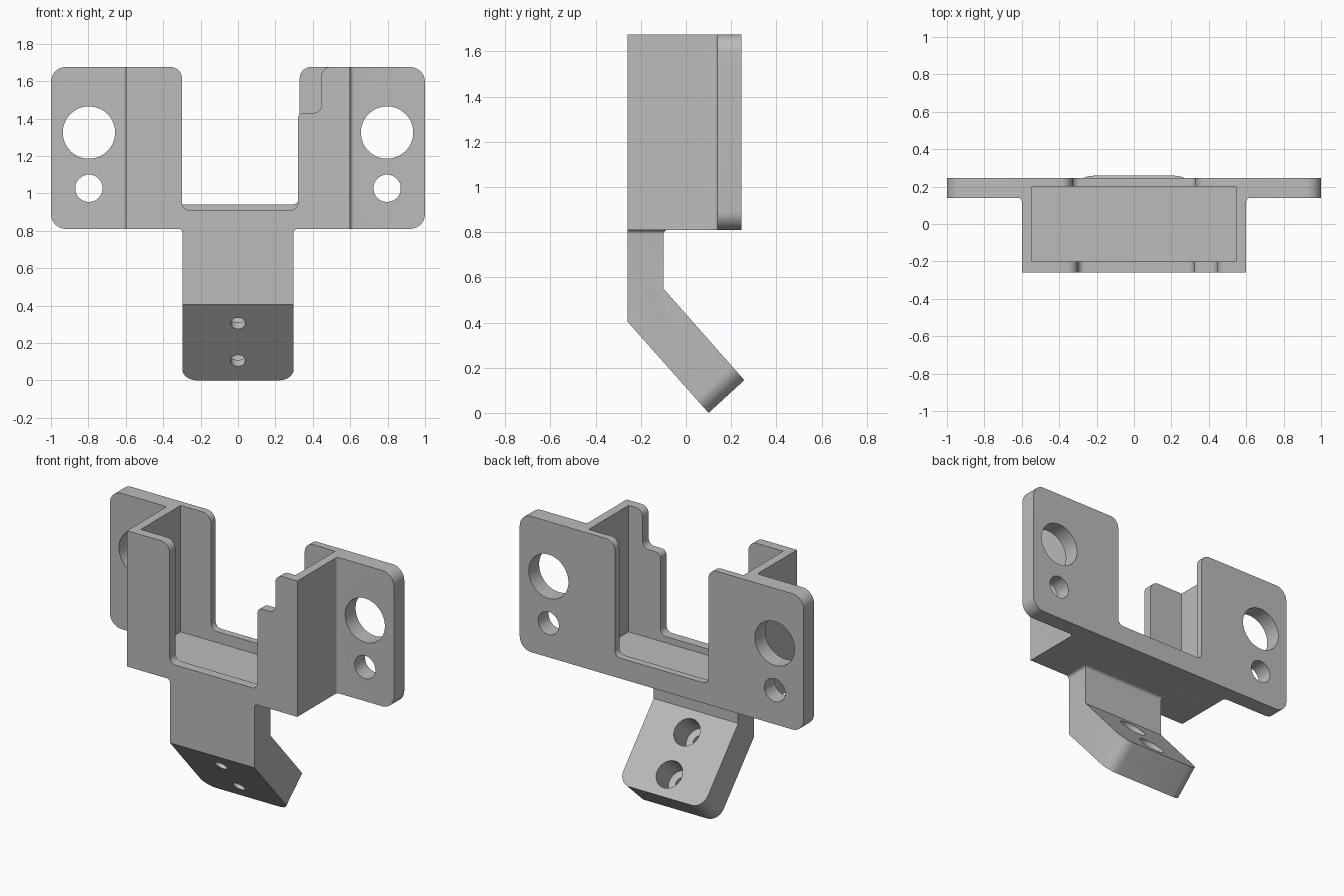
import bpy, bmesh, math
from mathutils import Vector

cube = bpy.data.objects.get("Cube")
if cube:
    bpy.data.objects.remove(cube, do_unlink=True)

grey = bpy.data.materials.new("plain grey")
grey.use_nodes = True
COLOUR = (0.5, 0.5, 0.5, 1)
grey.diffuse_color = COLOUR
grey.node_tree.nodes["Principled BSDF"].inputs["Base Color"].default_value = COLOUR

FRONT, BACK, BASE, TOP = -0.26, 0.245, 0.81, 1.675
FLANGE_Y, BOX_X, LEG_X, FILLET = 0.14, 0.6, 0.298, 0.02


def make(name, bm):
    bmesh.ops.recalc_face_normals(bm, faces=bm.faces)
    mesh = bpy.data.meshes.new(name)
    bm.to_mesh(mesh)
    bm.free()
    mesh.materials.append(grey)
    obj = bpy.data.objects.new(name, mesh)
    bpy.context.collection.objects.link(obj)
    return obj


def prism(points, offset):
    """Extrude a closed outline along a vector."""
    bm = bmesh.new()
    face = bm.faces.new([bm.verts.new(p) for p in points])
    ext = bmesh.ops.extrude_face_region(bm, geom=[face])
    verts = [g for g in ext["geom"] if isinstance(g, bmesh.types.BMVert)]
    bmesh.ops.translate(bm, verts=verts, vec=offset)
    return bm


def round_edges(bm, rule, radius, segments=10):
    edges = [e for e in bm.edges if rule(e.verts[0].co, e.verts[1].co)]
    bmesh.ops.bevel(bm, geom=edges, offset=radius, segments=segments,
                    profile=0.5, affect='EDGES')


def rounded(corners, steps=8):
    """Round each (x, z, radius) corner of an outline."""
    out = []
    for i, (x, z, r) in enumerate(corners):
        p = Vector((x, z))
        if r == 0:
            out.append(p)
            continue
        a = (Vector(corners[i - 1][:2]) - p).normalized()
        b = (Vector(corners[(i + 1) % len(corners)][:2]) - p).normalized()
        for k in range(steps + 1):
            t = k / steps * math.pi / 2
            out.append(p + r * (a * (1 - math.sin(t)) + b * (1 - math.cos(t))))
    return out


def notch(name, corners, y0, y1):
    return make(name, prism([(p.x, y0, p.y) for p in rounded(corners)], (0, y1 - y0, 0)))


def cylinder(name, start, axis, radius, length):
    bm = bmesh.new()
    bmesh.ops.create_cone(bm, cap_ends=True, segments=48, radius1=radius,
                          radius2=radius, depth=length)
    obj = make(name, bm)
    obj.data.transform(axis.to_track_quat('Z', 'Y').to_matrix().to_4x4())
    centre = start + axis * length / 2
    for v in obj.data.vertices:
        v.co += centre
    return obj


def combine(target, tool, operation='DIFFERENCE'):
    mod = target.modifiers.new("cut", 'BOOLEAN')
    mod.operation, mod.object, mod.solver = operation, tool, 'EXACT'
    bpy.context.view_layer.objects.active = target
    bpy.ops.object.modifier_apply(modifier=mod.name)
    bpy.data.objects.remove(tool, do_unlink=True)


# Housing with two side flanges
half = [(BOX_X, FRONT), (BOX_X, FLANGE_Y), (1, FLANGE_Y), (1, BACK)]
plan = half + [(-x, y) for x, y in reversed(half)]
bm = prism([(x, y, BASE) for x, y in plan], (0, 0, TOP - BASE))
round_edges(bm, lambda a, b: abs(a.x) > 0.99 and abs(b.x) > 0.99
            and abs(a.y - b.y) > 0.05, 0.08)
round_edges(bm, lambda a, b: all(abs(abs(v.x) - BOX_X) < 0.001 and
            abs(v.y - FLANGE_Y) < 0.001 for v in (a, b)), FILLET, 6)
bracket = make("mounting_bracket", bm)

# Open pocket
floor = [(-0.545, -0.2, 0.87), (0.545, -0.2, 0.87), (0.545, 0.2, 0.87), (-0.545, 0.2, 0.87)]
combine(bracket, make("pocket_cutter", prism(floor, (0, 0, 1))))

# Stepped front notch and plain back notch
rim = TOP + 0.0003
front = [(-0.3, 0.91, 0.04), (0.32, 0.91, 0.04), (0.32, 1.43, 0.03), (0.445, 1.43, 0.04),
         (0.445, rim, 0.05), (0.52, rim, 0), (0.52, 1.9, 0),
         (-0.4, 1.9, 0), (-0.4, rim, 0), (-0.3, rim, 0.06)]
combine(bracket, notch("front_notch_cutter", front, -0.4, -0.1))
back = [(-0.33, 0.94, 0.04), (0.33, 0.94, 0.04), (0.33, rim, 0.06), (0.42, rim, 0),
        (0.42, 1.9, 0), (-0.42, 1.9, 0), (-0.42, rim, 0), (-0.33, rim, 0.06)]
combine(bracket, notch("back_notch_cutter", back, 0.1, 0.4))

# Flange holes
for side in (-1, 1):
    for z, r in ((1.325, 0.14), (1.027, 0.073)):
        combine(bracket, cylinder("flange_hole_cutter", Vector((side * 0.797, 0, z)),
                                  Vector((0, 1, 0)), r, 0.5))

# Bent leg: rings of (half width, front y, front z, back y, back z)
rings = []
for k in range(7):
    t = k / 6 * math.pi / 2
    flare, z = FILLET * (1 - math.sin(t)), BASE - FILLET * (1 - math.cos(t))
    rings.append((LEG_X + flare, FRONT, z, -0.1 + flare, z))
rings += [(LEG_X, FRONT, 0.405, -0.1, 0.55), (LEG_X, 0.1, 0, 0.258, 0.145)]
bm = bmesh.new()
loops = [[bm.verts.new(c) for c in ((-w, fy, fz), (w, fy, fz), (w, by, bz), (-w, by, bz))]
         for w, fy, fz, by, bz in rings]
for a, b in zip(loops, loops[1:]):
    for i in range(4):
        j = (i + 1) % 4
        bm.faces.new((a[i], a[j], b[j], b[i]))
bm.faces.new(loops[0])
bm.faces.new(loops[-1])
round_edges(bm, lambda a, b: abs(a.x - b.x) < 0.001 and max(a.z, b.z) < 0.2, 0.08)
leg = make("bent_leg", bm)

# Counterbored screw holes square to the sloping part
axis = Vector((0, 0.405, 0.36)).normalized()
for z in (0.105, 0.305):
    mouth = Vector((0, FRONT + (0.405 - z) * 0.36 / 0.405, z))
    combine(leg, cylinder("screw_hole_cutter", mouth - axis * 0.1, axis, 0.04, 0.4))
    combine(leg, cylinder("counterbore_cutter", mouth + axis * 0.05, axis, 0.085, 0.3))
combine(bracket, leg, 'UNION')

# Merge flush faces and shade
bm = bmesh.new()
bm.from_mesh(bracket.data)
bmesh.ops.remove_doubles(bm, verts=bm.verts, dist=0.0001)
bmesh.ops.dissolve_limit(bm, angle_limit=0.005, verts=bm.verts, edges=bm.edges)
bm.to_mesh(bracket.data)
bm.free()
bpy.ops.object.select_all(action='DESELECT')
bracket.select_set(True)
bpy.context.view_layer.objects.active = bracket
bpy.ops.object.shade_smooth_by_angle(angle=math.radians(30))
